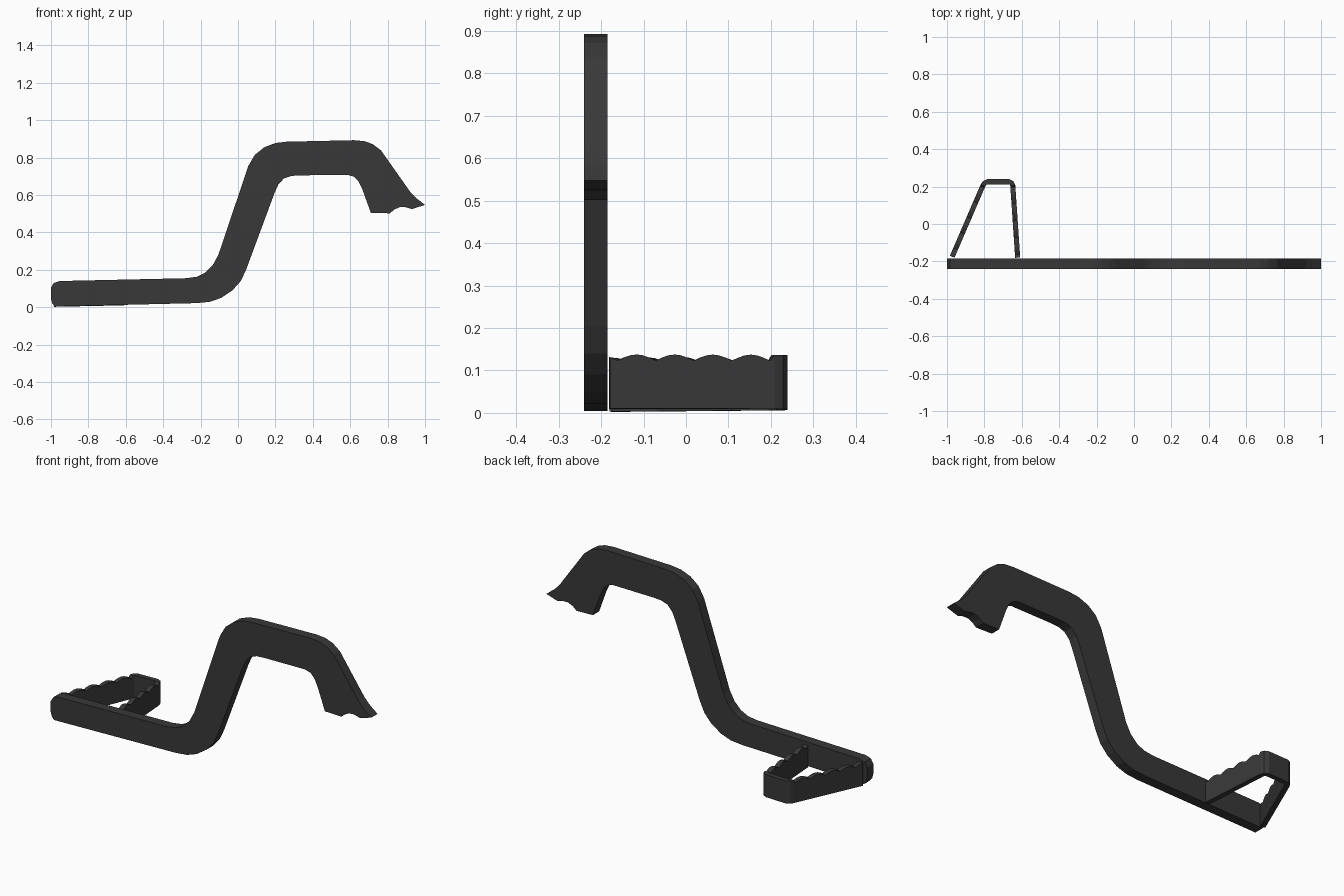
import bpy, bmesh, math
from mathutils import Vector

if "Cube" in bpy.data.objects:
    bpy.data.objects.remove(bpy.data.objects["Cube"])

mat = bpy.data.materials.new("dark_metal")
mat.diffuse_color = (0.04, 0.04, 0.04, 1)
mat.use_nodes = True
mat.node_tree.nodes["Principled BSDF"].inputs["Base Color"].default_value = mat.diffuse_color


def finish(bm, name):
    bmesh.ops.recalc_face_normals(bm, faces=bm.faces)
    me = bpy.data.meshes.new(name)
    bm.to_mesh(me)
    bm.free()
    me.materials.append(mat)
    ob = bpy.data.objects.new(name, me)
    bpy.context.collection.objects.link(ob)
    return ob


# Lever arm: flat plate cut to an S-shaped profile with a notched end
profile = [
    (-0.98, 0.004), (-0.22, 0.022), (-0.15, 0.029), (-0.09, 0.05), (-0.03, 0.09),
    (0.015, 0.14), (0.045, 0.205), (0.195, 0.61), (0.215, 0.655), (0.245, 0.688),
    (0.285, 0.702), (0.33, 0.705), (0.585, 0.708), (0.62, 0.698), (0.645, 0.672),
    (0.665, 0.63), (0.71, 0.505), (0.812, 0.502), (0.835, 0.522), (0.865, 0.535),
    (0.895, 0.535), (0.93, 0.525), (1.0, 0.547), (0.955, 0.582), (0.92, 0.618),
    (0.765, 0.838), (0.72, 0.872), (0.675, 0.888), (0.62, 0.893), (0.26, 0.885),
    (0.2, 0.878), (0.14, 0.855), (0.09, 0.815), (0.055, 0.755), (-0.105, 0.28),
    (-0.135, 0.225), (-0.175, 0.185), (-0.22, 0.163), (-0.28, 0.155), (-0.955, 0.14),
    (-0.985, 0.13), (-1.0, 0.105), (-1.0, 0.045), (-0.993, 0.02),
]
bm = bmesh.new()
face = bm.faces.new([bm.verts.new((x, -0.24, z)) for x, z in profile])
ext = bmesh.ops.extrude_face_region(bm, geom=[face])
for v in ext["geom"]:
    if isinstance(v, bmesh.types.BMVert):
        v.co.y = -0.185
finish(bm, "lever_arm")


# Foot peg: bent strip whose two legs have a scalloped gripping edge
def leg(corner, end):
    """Stations from the bend down to the arm, as (point, top height)."""
    a, b = Vector(corner), Vector(end)
    length = (b - a).length
    d = (b - a).normalized()
    out = [(a, 0.127), (a + d * 0.008, 0.113)]
    n = int(length / 0.015)
    for i in range(1, n + 1):
        s = 0.008 + i * 0.015
        if s < length - 0.004:
            out.append((a + d * s, 0.113 + 0.0145 * abs(math.sin(math.pi * (s - 0.008) / 0.09))))
    s = length - 0.008
    out.append((b, 0.113 + 0.0145 * abs(math.sin(math.pi * s / 0.09))))
    return out


left = leg((-0.808, 0.205), (-0.972, -0.175))
right = leg((-0.648, 0.205), (-0.622, -0.18))
bend = [(Vector(p), 0.127) for p in
        [(-0.799, 0.219), (-0.785, 0.226), (-0.667, 0.226), (-0.654, 0.219)]]
stations = left[::-1] + bend + right

bm = bmesh.new()
rings = []
for i, (p, top) in enumerate(stations):
    t = (stations[min(i + 1, len(stations) - 1)][0] - stations[max(i - 1, 0)][0]).normalized()
    side = Vector((-t.y, t.x)) * 0.0135
    ring = []
    for s, h in ((1, 0), (1, top), (-1, top), (-1, 0)):
        q = p + side * s
        ring.append(bm.verts.new((q.x, q.y, 0.002 + 0.021 * (q.x + 1) + h)))
    rings.append(ring)
for a, b in zip(rings, rings[1:]):
    for k in range(4):
        bm.faces.new((a[k], a[(k + 1) % 4], b[(k + 1) % 4], b[k]))
bm.faces.new(rings[0])
bm.faces.new(rings[-1][::-1])
finish(bm, "foot_peg")
